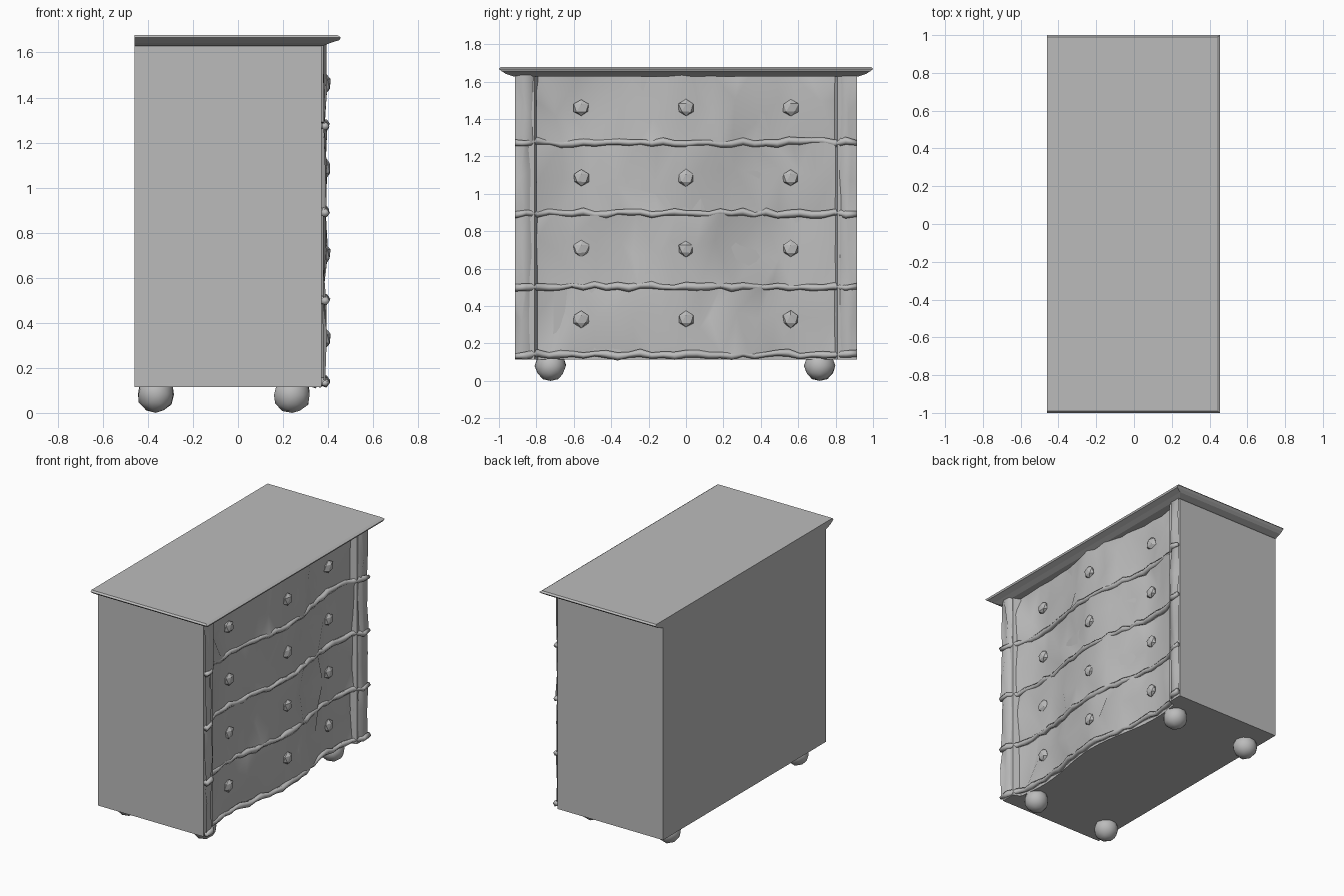
import bpy, bmesh, math, random
from mathutils import Vector

random.seed(7)
cube = bpy.data.objects.get("Cube")
if cube:
    bpy.data.objects.remove(cube, do_unlink=True)

GREY = (0.5, 0.5, 0.5, 1)
mat = bpy.data.materials.new("plain grey")
mat.use_nodes = True
mat.diffuse_color = GREY
mat.node_tree.nodes["Principled BSDF"].inputs["Base Color"].default_value = GREY

BACK, HALF, BASE, TOP = -0.46, 0.915, 0.115, 1.635
BANDS = [0.14, 0.505, 0.895, 1.275]


def finish(name, bm, smooth=True):
    bmesh.ops.recalc_face_normals(bm, faces=bm.faces)
    mesh = bpy.data.meshes.new(name)
    bm.to_mesh(mesh)
    bm.free()
    mesh.materials.append(mat)
    for p in mesh.polygons:
        p.use_smooth = smooth
    obj = bpy.data.objects.new(name, mesh)
    bpy.context.collection.objects.link(obj)
    return obj


def wave(y):
    """Serpentine front: flat corner posts, hollows, bulging centre."""
    a = abs(y)
    if a > 0.8:
        return 0.385
    return 0.35 + 0.035 * math.cos(2 * math.pi * a / 1.16)


def loft(name, rings, smooth=False):
    bm = bmesh.new()
    loops = [[bm.verts.new(p) for p in ring] for ring in rings]
    n = len(loops[0])
    for a, b in zip(loops, loops[1:]):
        for i in range(n):
            j = (i + 1) % n
            bm.faces.new((a[i], a[j], b[j], b[i]))
    bm.faces.new(loops[0])
    bm.faces.new(loops[-1])
    return finish(name, bm, smooth)


# Carcass with a serpentine front edge
ys = [-HALF, -0.81] + [-0.79 + 1.58 * i / 20 for i in range(21)] + [0.81, HALF]
outline = [(BACK, HALF), (BACK, -HALF)] + [(wave(y) - 0.015, y) for y in ys]
loft("carcass", [[(x, y, z) for x, y in outline] for z in (BASE, TOP)])


# Moulded top, flush at the back
def slab_ring(x, y, z):
    return [(BACK, -y, z), (x, -y, z), (x, y, z), (BACK, y, z)]


loft("moulded_top", [slab_ring(0.375, 0.925, 1.628), slab_ring(0.41, 0.965, 1.642),
                     slab_ring(0.45, 0.985, 1.655), slab_ring(0.456, 1.0, 1.667),
                     slab_ring(0.44, 0.99, 1.678)])


# Crumpled, coarsely faceted front panels
def panel(name, y0, y1, z0, z1, cols, rows, rough):
    bm = bmesh.new()
    grid = []
    for r in range(rows + 1):
        row = []
        for c in range(cols + 1):
            y = y0 + (y1 - y0) * c / cols
            z = z0 + (z1 - z0) * r / rows
            if 0 < c < cols:
                y += random.uniform(-0.35, 0.35) * (y1 - y0) / cols
            if 0 < r < rows:
                z += random.uniform(-0.3, 0.3) * (z1 - z0) / rows
            row.append(bm.verts.new((wave(y) + random.uniform(-rough, rough), y, z)))
        grid.append(row)
    for r in range(rows):
        for c in range(cols):
            a, b = grid[r][c], grid[r][c + 1]
            d, e = grid[r + 1][c], grid[r + 1][c + 1]
            if random.random() < 0.5:
                bm.faces.new((a, b, e))
                bm.faces.new((a, e, d))
            else:
                bm.faces.new((a, b, d))
                bm.faces.new((b, e, d))
    finish(name, bm)


for k, z in enumerate(BANDS):
    top = (BANDS + [TOP])[k + 1]
    panel(f"drawer_front_{k + 1}", -0.8, 0.8, z, top, 15, 2, 0.02)
    for side, tag in ((-1, "right"), (1, "left")):
        lo, hi = sorted((side * 0.8, side * HALF))
        panel(f"{tag}_post_{k + 1}", lo, hi, z, top, 3, 2, 0.01)


# Irregular mouldings between the drawers
def moulding(name, z):
    count, sides = 30, 5
    rings = []
    for i in range(count + 1):
        y = -HALF + 2 * HALF * i / count
        r = random.uniform(0.014, 0.023)
        dz = random.uniform(-0.01, 0.01)
        rings.append([(wave(y) + 0.002 + r * math.cos(2 * math.pi * s / sides), y,
                       z + dz + r * math.sin(2 * math.pi * s / sides))
                      for s in range(sides)])
    loft(name, rings, True)


for k, z in enumerate(BANDS):
    moulding(f"moulding_{k + 1}", z)


# Faceted knobs and ball feet
def ball(name, centre, radius, level, jitter, squash, smooth):
    bm = bmesh.new()
    bmesh.ops.create_icosphere(bm, subdivisions=level, radius=radius)
    for v in bm.verts:
        v.co *= random.uniform(1 - jitter, 1)
        v.co.x *= squash
        v.co += Vector(centre)
    finish(name, bm, smooth)


for k, z in enumerate((0.33, 0.705, 1.085, 1.46)):
    for j, y in enumerate((-0.56, 0, 0.56)):
        ball(f"knob_{k + 1}_{j + 1}", (wave(y) + 0.005, y, z), 0.05, 1, 0.15, 0.5, False)

for x, depth in ((-0.365, "back"), (0.24, "front")):
    for y, tag in ((-0.725, "right"), (0.715, "left")):
        ball(f"{tag}_{depth}_foot", (x, y, 0.082), 0.085, 2, 0.06, 1, True)

# Rest the feet on the ground
feet = [o for o in bpy.context.scene.objects if o.name.endswith("_foot")]
for foot in feet:
    low = min(v.co.z for v in foot.data.vertices)
    for v in foot.data.vertices:
        v.co.z -= low
